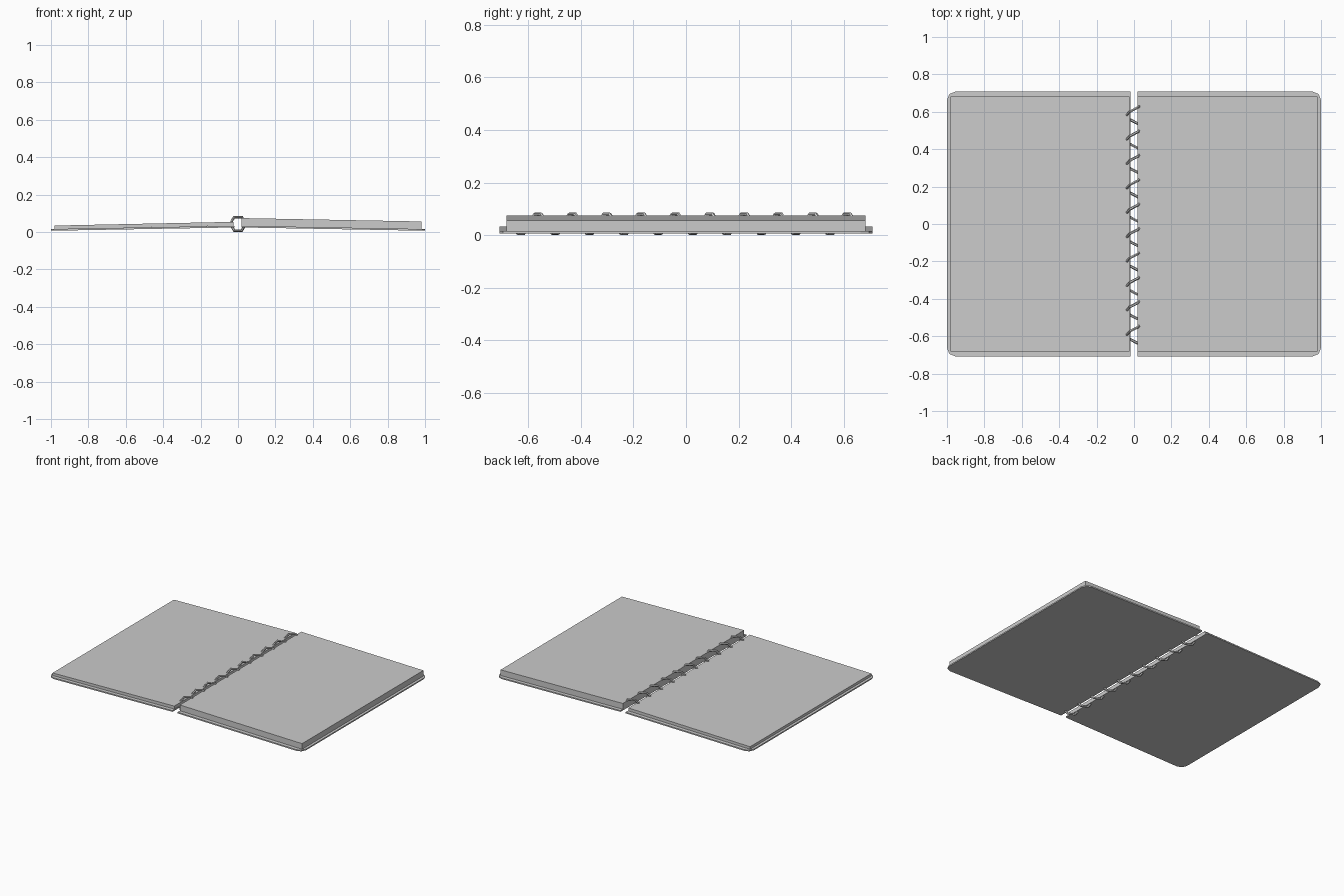
import bpy, bmesh, math

if "Cube" in bpy.data.objects:
    bpy.data.objects.remove(bpy.data.objects["Cube"])

COIL_Z = 0.0435


def slab(name, side, x0, x1, half_y, bottom, top, radius=0.0):
    """Sloped slab: bottom and top give (inner z, outer z); outer corners may be rounded."""
    outline = [(x0, -half_y)]
    if radius:
        for cy, start in ((-half_y + radius, -90), (half_y - radius, 0)):
            for i in range(3):
                a = math.radians(start + 45 * i)
                outline.append((x1 - radius + radius * math.cos(a), cy + radius * math.sin(a)))
    else:
        outline += [(x1, -half_y), (x1, half_y)]
    outline.append((x0, half_y))
    bm = bmesh.new()
    rings = []
    for zi, zo in (bottom, top):
        rings.append([bm.verts.new((side * x, y, zi + (zo - zi) * (x - x0) / (x1 - x0)))
                      for x, y in outline])
    lo, hi = rings
    n = len(outline)
    bm.faces.new(lo[::-1])
    bm.faces.new(hi)
    for i in range(n):
        j = (i + 1) % n
        bm.faces.new((lo[i], lo[j], hi[j], hi[i]))
    bmesh.ops.recalc_face_normals(bm, faces=bm.faces[:])
    mesh = bpy.data.meshes.new(name)
    bm.to_mesh(mesh)
    bm.free()
    ob = bpy.data.objects.new(name, mesh)
    bpy.context.collection.objects.link(ob)


# Covers with rounded outer corners
for label, side in (("left", -1), ("right", 1)):
    slab(label + "_cover", side, 0.02, 1.0, 0.708, (0.024, 0.0065), (0.033, 0.0155), 0.045)

# Page stacks: thin on the left, thick on the right
slab("left_pages", -1, 0.024, 0.982, 0.682, (0.033, 0.0158), (0.054, 0.034))
slab("right_pages", 1, 0.02, 0.982, 0.682, (0.033, 0.0158), (0.074, 0.056))

# Six-sided spiral binding wire
turns, steps, radius = 10, 6, 0.0415
curve = bpy.data.curves.new("spiral_binding", 'CURVE')
curve.dimensions = '3D'
curve.bevel_depth = 0.0075
curve.bevel_resolution = 1
curve.use_fill_caps = True
spline = curve.splines.new('POLY')
count = turns * steps + 1
spline.points.add(count - 1)
for i, p in enumerate(spline.points):
    a = -2 * math.pi * i / steps
    y = -0.66 + 1.305 * i / (count - 1)
    p.co = (radius * math.cos(a), y, COIL_Z + radius * math.sin(a), 1)
spline.use_smooth = False
coil = bpy.data.objects.new("spiral_binding", curve)
bpy.context.collection.objects.link(coil)
